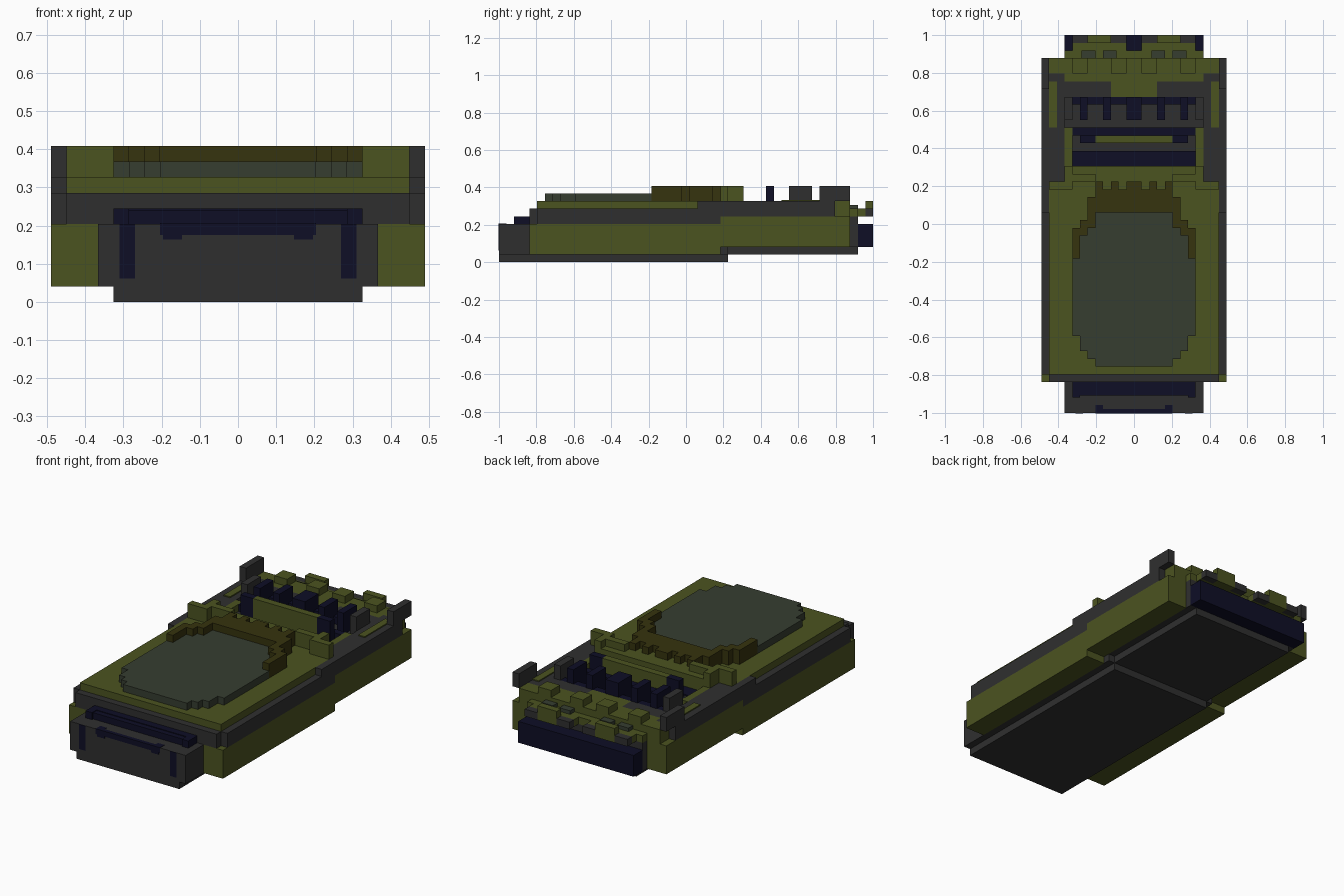
import bpy, bmesh
from mathutils import Vector

if "Cube" in bpy.data.objects:
    bpy.data.objects.remove(bpy.data.objects["Cube"])

V = 2 / 49  # one block of the grid


def material(name, rgb):
    m = bpy.data.materials.new(name)
    lin = [((c / 255 + 0.055) / 1.055) ** 2.4 if c > 10 else c / 255 / 12.92 for c in rgb]
    m.diffuse_color = (*lin, 1)
    m.use_nodes = True
    m.node_tree.nodes["Principled BSDF"].inputs["Base Color"].default_value = m.diffuse_color
    return m


OLIVE = material("olive green", (75, 83, 32))
GRAY = material("charcoal gray", (47, 47, 47))
NAVY = material("dark navy", (14, 14, 38))
SLATE = material("gray green", (54, 61, 48))
BROWN = material("dark brown", (54, 51, 14))


def part(name, mat, boxes, mirror=False):
    """Boxes in grid units: x0, x1, y0, y1, z0, z1 (y counted from the front)."""
    if mirror:
        boxes = boxes + [(-b[1], -b[0], *b[2:]) for b in boxes]
    bm = bmesh.new()
    for x0, x1, y0, y1, z0, z1 in boxes:
        lo = Vector((x0 * V, y0 * V - 1, z0 * V))
        hi = Vector((x1 * V, y1 * V - 1, z1 * V))
        for v in bmesh.ops.create_cube(bm, size=1)["verts"]:
            v.co = (lo + hi) / 2 + Vector(a * b for a, b in zip(v.co, hi - lo))
    me = bpy.data.meshes.new(name)
    bm.to_mesh(me)
    bm.free()
    me.materials.append(mat)
    ob = bpy.data.objects.new(name, me)
    bpy.context.collection.objects.link(ob)


# Lower hull
part("bottom_plate", GRAY, [(-8, 8, 0, 30, 0, 1), (-8, 8, 30, 47, 1, 2)])
part("hull_core", GRAY, [(-9, 9, 0, 30, 1, 5), (-9, 9, 30, 47, 2, 6)])
part("side_armor", OLIVE, [(9, 12, 4, 29, 1, 5), (9, 12, 29, 46, 2, 6)], True)

# Upper hull and side rails
part("upper_hull", GRAY, [(-11, 11, 4, 30, 5, 7), (-9, 9, 30, 44, 6, 7)])
part("side_rail", GRAY, [(11, 12, 5, 26, 5, 7), (11, 12, 26, 29, 5, 8),
                         (11, 12, 29, 44, 6, 8), (9, 11, 30, 44, 6, 8)], True)
part("top_panel", OLIVE, [(-11, 11, 5, 30, 7, 8)])

# Rounded cover: one row of blocks per half width
part("cover", SLATE, [(-w, w, a, b, 8, 9) for w, a, b in
                      [(5, 6, 7), (6, 7, 8), (7, 8, 10), (8, 10, 20),
                       (7, 20, 23), (6, 23, 24), (5, 24, 26)]])
part("cover_arch", BROWN, [(7, 8, 20, 24, 8, 10), (6, 7, 23, 25, 8, 10),
                           (5, 6, 24, 28, 8, 10), (0, 5, 26, 29, 8, 10),
                           (4, 5, 29, 30, 8, 10), (2, 3, 29, 30, 8, 10),
                           (0, 1, 29, 30, 8, 10)], True)

# Wall behind the cover
part("rear_wall", OLIVE, [(8, 11, 29, 30, 8, 10), (5, 9, 30, 31, 7, 10),
                          (8, 9, 31, 32, 7, 10), (0, 8, 31, 32, 7, 9),
                          (0, 5, 30, 31, 7, 9), (1, 2, 29, 30, 8, 9),
                          (3, 4, 29, 30, 8, 9)], True)

# Machinery deck
part("deck_edge", OLIVE, [(8, 9, 32, 37, 7, 8)], True)
part("deck_channel", NAVY, [(-8, 8, 32, 34, 7, 7.2), (-8, 8, 36, 37, 7, 8)])
part("deck_wall", OLIVE, [(-5, 5, 35, 36, 7, 10)])
part("wall_tab", NAVY, [(5, 7, 35, 36, 7, 10)], True)
part("pipe_bar", NAVY, [(-8, 8, 40, 41, 7, 8)])
part("pipe_block", NAVY, [(0, 1, 38, 41, 7, 10), (3, 4, 38, 41, 7, 10),
                          (6, 7, 38, 41, 7, 10)], True)
part("pipe_end", GRAY, [(8, 9, 38, 41, 7, 10)], True)
part("rear_plate", GRAY, [(3, 9, 41, 43, 7, 8)], True)
part("rail_stripe", OLIVE, [(10, 11, 37, 43, 8, 8.15)], True)
part("corner_post", GRAY, [(11, 12, 42, 46, 8, 10)], True)

# Rear deck and bumper
part("rear_deck", OLIVE, [(-3, 3, 41, 43, 7, 8), (-9, 9, 43, 46, 6.5, 8)])
part("rear_corner", OLIVE, [(9, 11, 44, 46, 6, 8)], True)
part("rear_teeth", OLIVE, [(1, 3, 44, 46, 8, 9), (6, 8, 44, 46, 8, 9)], True)
part("rear_overhang", OLIVE, [(-9, 9, 46, 47, 6, 7), (1, 8, 47, 48, 6, 7),
                              (3, 6, 48, 49, 6, 8)], True)
part("rear_light", GRAY, [(1, 3, 48, 49, 6, 7), (6, 8, 48, 49, 6, 7)], True)
part("rear_knob", SLATE, [(2.3, 4, 46, 47, 7, 7.5), (5, 6.8, 46, 47, 7, 7.5)], True)
part("rear_bumper", NAVY, [(-9, 9, 47, 49, 2, 5)])

# Front bar and inlaid trim
part("front_bar", NAVY, [(-8, 8, 3, 4, 5, 6), (7, 8, 2, 3, 5, 6), (-8, -7, 2, 3, 5, 6),
                         (-7, 7, 2.25, 3, 5, 5.9)])
part("front_trim", NAVY, [(6.6, 7.6, -0.05, 0, 1.5, 5), (0, 5, -0.05, 0, 4.3, 5),
                          (3.6, 4.8, -0.05, 0, 4, 4.3), (0, 5, -0.05, 0.5, 5, 5.05),
                          (4, 5, 0.5, 1, 5, 5.05)], True)
